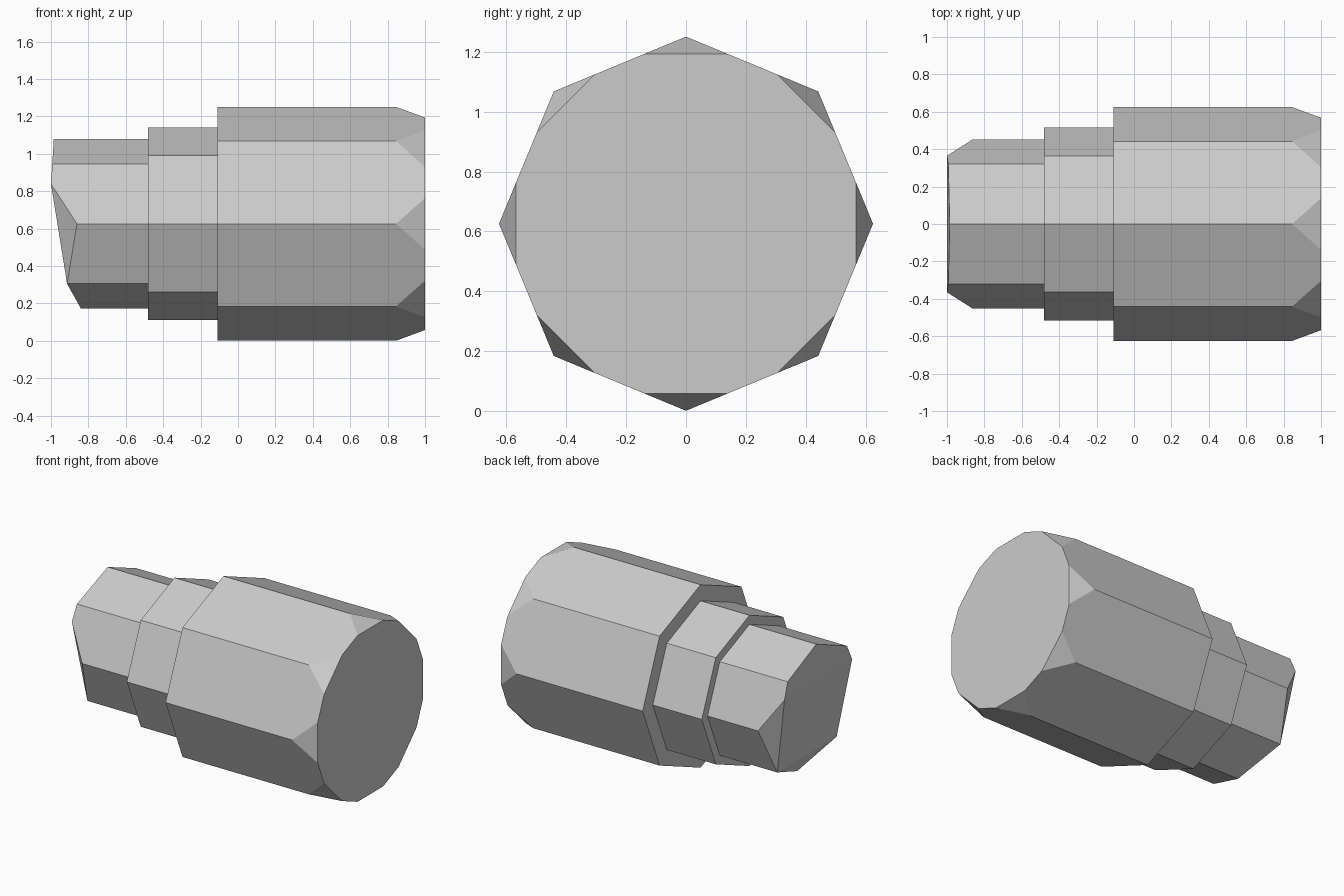
import bpy
import bmesh
from math import sin, cos, pi, radians

cube = bpy.data.objects.get("Cube")
if cube:
    bpy.data.objects.remove(cube)

AXIS_Z = 0.626

grey = bpy.data.materials.new("plain grey")
grey.use_nodes = True
colour = (0.6, 0.6, 0.6, 1)
grey.diffuse_color = colour
grey.node_tree.nodes["Principled BSDF"].inputs["Base Color"].default_value = colour


def ring(x, radius):
    """Eight corners around the long axis, the first one at the top."""
    return [(x, radius * sin(i * pi / 4), AXIS_Z + radius * cos(i * pi / 4))
            for i in range(8)]


def convex_part(name, points, open_x=None):
    """Flat-sided solid around the points, optionally open where it meets the next part."""
    bm = bmesh.new()
    for p in points:
        bm.verts.new(p)
    bmesh.ops.convex_hull(bm, input=bm.verts[:])
    bmesh.ops.dissolve_limit(bm, angle_limit=radians(1.5), verts=bm.verts[:], edges=bm.edges[:])
    if open_x is not None:
        caps = [f for f in bm.faces if all(abs(v.co.x - open_x) < 1e-4 for v in f.verts)]
        bmesh.ops.delete(bm, geom=caps, context='FACES_ONLY')
    mesh = bpy.data.meshes.new(name)
    bm.to_mesh(mesh)
    bm.free()
    mesh.materials.append(grey)
    obj = bpy.data.objects.new(name, mesh)
    bpy.context.collection.objects.link(obj)


# Head: octagonal barrel whose corners are clipped at the end
R = 0.625
clip = 0.39  # share of each side removed next to a corner, both ends together
end = ring(1.0, R)
clipped = []
for i in range(8):
    a, b = end[i], end[(i + 1) % 8]
    for t in (clip * 0.8, 1 - clip * 0.8):
        clipped.append([p + (q - p) * t for p, q in zip(a, b)])
convex_part("head", ring(-0.11, R) + ring(0.845, R) + clipped)

# Collar: shorter octagonal step
convex_part("collar", ring(-0.48, 0.515) + ring(-0.11, 0.515), open_x=-0.11)

# Shank: octagonal with an obliquely broken end
r = 0.453
tip = []
# corner positions from top to bottom; the sides are mirrored
for i, x in enumerate((-0.985, -0.993, -0.861, -0.914, -0.84)):
    y, z = r * sin(i * pi / 4), AXIS_Z + r * cos(i * pi / 4)
    tip += [(x, y, z), (x, -y, z)] if 0 < i < 4 else [(x, 0, z)]
tip += [(-1.0, s * 0.365, 0.84) for s in (1, -1)]
convex_part("shank", tip + ring(-0.48, r), open_x=-0.48)
